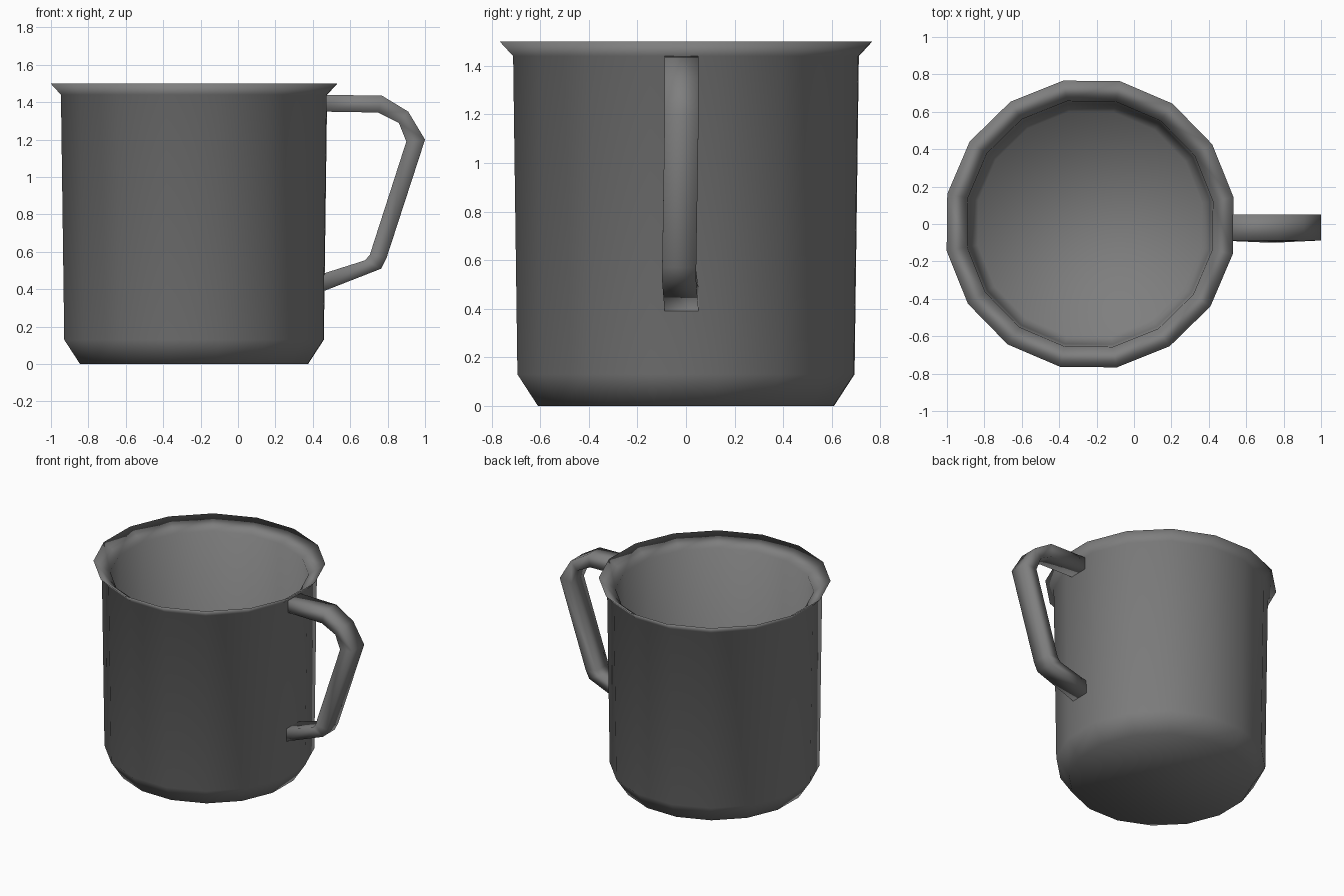
import bpy, bmesh
from math import cos, sin, tau, radians

cube = bpy.data.objects.get("Cube")
if cube:
    bpy.data.objects.remove(cube, do_unlink=True)

metal = bpy.data.materials.new("grey metal")
metal.use_nodes = True
GREY = (0.21, 0.21, 0.21, 1)
metal.diffuse_color = GREY
metal.node_tree.nodes["Principled BSDF"].inputs["Base Color"].default_value = GREY

SIDES = 16
CENTRE_X = -0.235


def skin(name, rings):
    """Bridge a list of closed vertex rings, cap both ends and smooth."""
    bm = bmesh.new()
    loops = [[bm.verts.new(p) for p in ring] for ring in rings]
    n = len(loops[0])
    for a, b in zip(loops, loops[1:]):
        for i in range(n):
            j = (i + 1) % n
            bm.faces.new((a[i], a[j], b[j], b[i]))
    bm.faces.new(loops[0])
    bm.faces.new(loops[-1])
    bmesh.ops.recalc_face_normals(bm, faces=bm.faces)
    for f in bm.faces:
        f.smooth = True
    mesh = bpy.data.meshes.new(name)
    bm.to_mesh(mesh)
    bm.free()
    mesh.materials.append(metal)
    obj = bpy.data.objects.new(name, mesh)
    bpy.context.collection.objects.link(obj)
    return obj


def circle(radius, z):
    angles = [radians(10.6) + tau * i / SIDES for i in range(SIDES)]
    return [(CENTRE_X + radius * cos(a), radius * sin(a), z) for a in angles]


# Cup: outside from base to flared rim, then back down the inside to the floor
profile = [(0.62, 0), (0.706, 0.13), (0.724, 1.44), (0.78, 1.5),
           (0.668, 1.42), (0.655, 0.16), (0.61, 0.06)]
skin("cup_body", [circle(r, z) for r, z in profile])

# Handle: flat bar swept along paired outer and inner points (x, z), with y shift
handle = [((0.45, 1.44), (0.45, 1.35), 0),
          ((0.77, 1.435), (0.75, 1.345), 0),
          ((0.91, 1.35), (0.86, 1.29), 0),
          ((1.0, 1.20), (0.90, 1.19), 0),
          ((0.795, 0.57), (0.705, 0.585), -0.01),
          ((0.765, 0.51), (0.68, 0.555), -0.01),
          ((0.45, 0.387), (0.45, 0.482), 0)]
Y_MIN, Y_MAX = -0.088, 0.052
skin("handle", [[(o[0], Y_MIN + s, o[1]), (o[0], Y_MAX + s, o[1]),
                 (i[0], Y_MAX + s, i[1]), (i[0], Y_MIN + s, i[1])]
                for o, i, s in handle])
